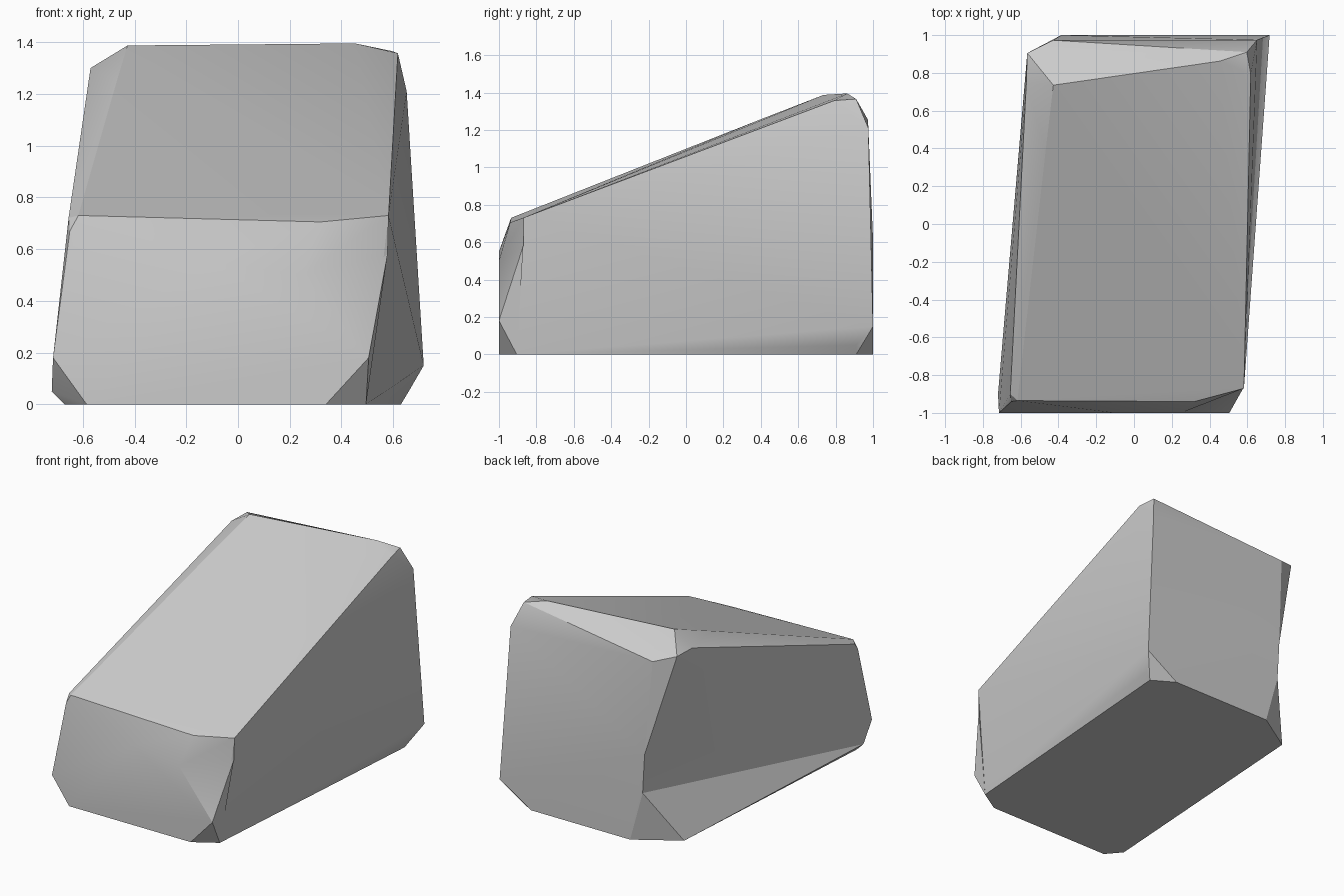
import bpy
import bmesh
from math import radians
from mathutils import Vector

default_cube = bpy.data.objects.get("Cube")
if default_cube:
    bpy.data.objects.remove(default_cube, do_unlink=True)


def flat_material(name, colour):
    """Plain single-colour material for both viewport and render."""
    material = bpy.data.materials.new(name)
    material.use_nodes = True
    material.diffuse_color = colour
    shader = material.node_tree.nodes["Principled BSDF"]
    shader.inputs["Base Color"].default_value = colour
    return material


def find_or_add(builder, point):
    """Return the vertex at a point, adding it when there is none."""
    point = Vector(point)
    nearest = min(builder.verts, key=lambda vert: (vert.co - point).length)
    if (nearest.co - point).length < .001:
        return nearest
    return builder.verts.new(point)


def dent_edge(builder, path):
    """Bend the hull edge joining the ends of a path inward along it."""
    verts = [find_or_add(builder, point) for point in path]
    edge = builder.edges.get((verts[0], verts[-1]))
    if edge is None:
        return
    bordering = list(edge.link_faces)
    apexes = [vert for face in bordering for vert in face.verts
              if vert not in verts]
    bridging = [face for face in builder.faces
                if all(vert in verts for vert in face.verts)]
    bmesh.ops.delete(builder, geom=list(set(bordering + bridging)),
                     context="FACES_ONLY")
    for apex in apexes:
        for start, end in zip(verts, verts[1:]):
            builder.faces.new((apex, start, end))
    loose = [item for item in builder.edges if not item.link_faces]
    bmesh.ops.delete(builder, geom=loose, context="EDGES")


def rock_object(name, corner_groups, dents, material):
    """Wrap a skin around chipped corner points, then dent its edges."""
    builder = bmesh.new()
    for points in corner_groups.values():
        for point in points:
            builder.verts.new(Vector(point))
    hull = bmesh.ops.convex_hull(builder, input=builder.verts[:])

    # Remove points that ended up inside the skin
    leftovers = {item for item in hull["geom_interior"] + hull["geom_unused"]
                 if isinstance(item, bmesh.types.BMVert)}
    bmesh.ops.delete(builder, geom=list(leftovers), context="VERTS")

    for path in dents.values():
        dent_edge(builder, path)

    # Merge nearly coplanar triangles into broad fractured faces
    bmesh.ops.dissolve_limit(builder, angle_limit=radians(1),
                             verts=builder.verts[:], edges=builder.edges[:])
    bmesh.ops.recalc_face_normals(builder, faces=builder.faces[:])

    mesh = bpy.data.meshes.new(name)
    builder.to_mesh(mesh)
    builder.free()
    mesh.materials.append(material)
    rock = bpy.data.objects.new(name, mesh)
    bpy.context.collection.objects.link(rock)
    return rock


# Points shared by the corners and the dents between them
crest_tip = (-.565, .905, 1.3)
back_upper = (-.385, 1, .614)
back_lower = (-.37, 1, .345)
base_tip = (-.56, .82, 0)
lip_tip = (.582, -.87, .73)
front_chip_top = (.505, -1, .18)

# Each corner of the leaning wedge is broken off into a few points
chipped_corners = {
    # Base corners
    "front_right_base": [(-.715, -1, .18), (-.585, -1, 0),
                         (-.72, -.9, .05), (-.67, -.9, 0)],
    "front_left_base": [(.34, -1, 0), front_chip_top, (.495, -.905, 0)],
    "back_left_base": [(.718, 1, .15), (.48, 1, 0),
                       (.66, .91, .05), (.63, .91, 0)],
    "back_right_base": [base_tip, (-.275, 1, 0), back_lower],
    # Low front lip, with a slight bulge below it
    "front_right_lip": [(-.655, -.9, .72), (-.617, -.935, .73),
                        (-.65, -.94, .67)],
    "front_left_lip": [(.32, -.94, .705), lip_tip],
    "front_bulge": [(-.1, -1, .55), (.25, -1, .5)],
    # Tall back crest and the raised ridge leading up to it
    "back_right_crest": [(-.427, .735, 1.387), (-.57, .745, 1.3),
                         crest_tip, (-.427, .973, 1.254), back_upper],
    "back_left_crest": [(.453, .862, 1.395), (.618, .793, 1.357),
                        (.597, .91, 1.365), (.652, .975, 1.21)],
    "slope_ridge": [(-.467, .395, 1.255)],
}

# Upright edges that are worn inward
worn_edges = {
    "back_right_edge": [crest_tip, back_upper, back_lower, base_tip],
    "front_left_edge": [lip_tip, (.578, -.87, .58), front_chip_top],
}

# Rock body
stone_grey = flat_material("stone grey", (.6, .6, .6, 1))
rock_body = rock_object("rock_body", chipped_corners, worn_edges, stone_grey)

# Soft shading across gentle bends, crisp edges on the chips
bpy.ops.object.select_all(action="DESELECT")
rock_body.select_set(True)
bpy.context.view_layer.objects.active = rock_body
bpy.ops.object.shade_smooth_by_angle(angle=radians(22))
